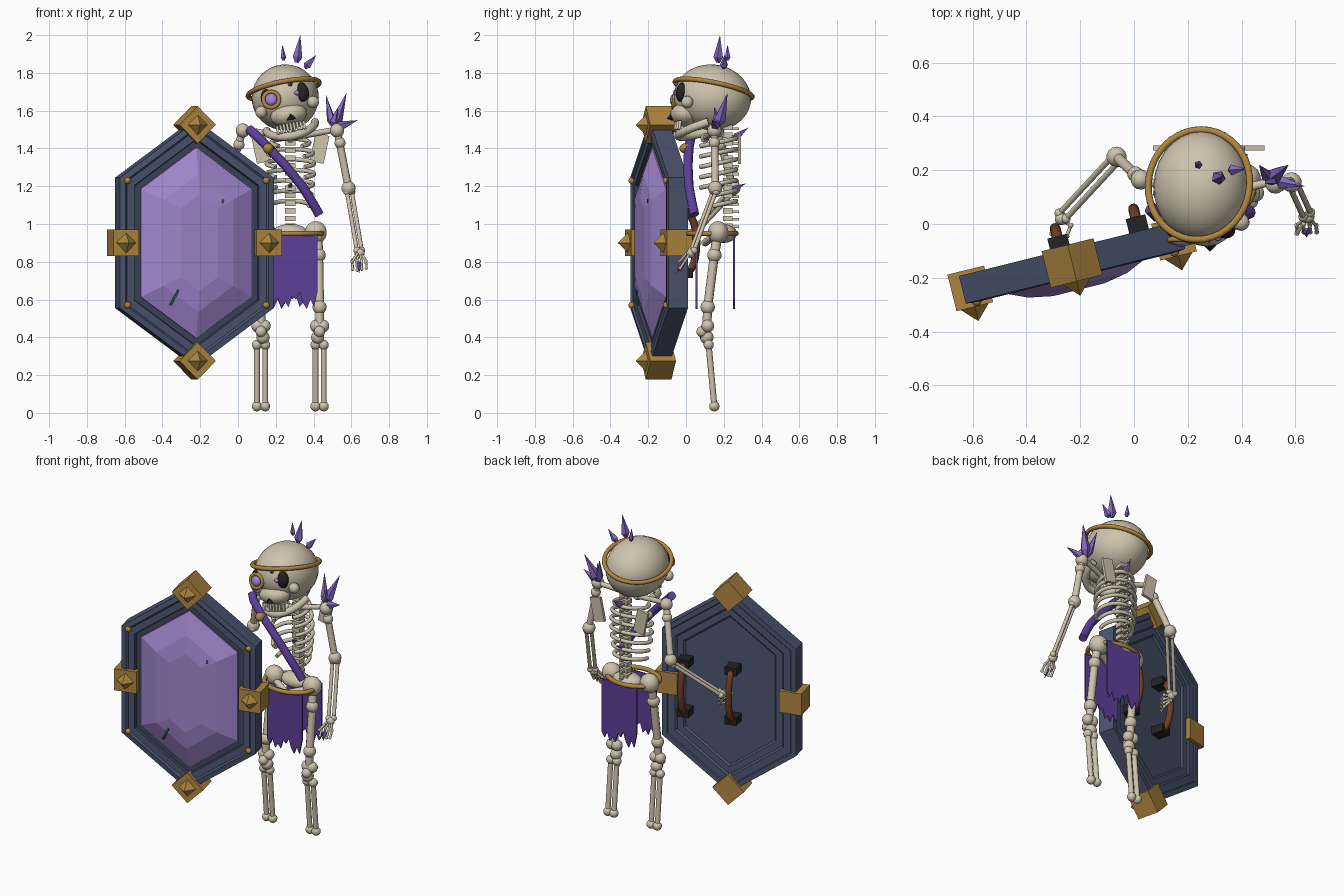
import bpy, bmesh, math
from math import sin, cos, pi, radians
from mathutils import Matrix, Vector

cube = bpy.data.objects.get("Cube")
if cube:
    bpy.data.objects.remove(cube, do_unlink=True)


def material(name, *rgb):
    m = bpy.data.materials.new(name)
    m.use_nodes = True
    m.diffuse_color = (*rgb, 1)
    m.node_tree.nodes["Principled BSDF"].inputs["Base Color"].default_value = (*rgb, 1)
    return m


BONE = material("bone", .62, .55, .42)
SLATE = material("slate blue", .072, .09, .16)
DARK = material("dark slate", .045, .056, .105)
GEM = material("pale amethyst", .36, .24, .62)
CRYSTAL = material("amethyst", .23, .14, .53)
CLOTH = material("purple cloth", .11, .05, .32)
GOLD = material("gold", .42, .24, .05)
BLACK = material("black", .018, .016, .018)
LEATHER = material("brown leather", .15, .05, .02)
TEAL = material("teal", .03, .16, .13)

T = Matrix.Translation
V = Vector
I4 = Matrix.Identity(4)


def smooth(ob, angle):
    bpy.ops.object.select_all(action='DESELECT')
    ob.select_set(True)
    bpy.context.view_layer.objects.active = ob
    bpy.ops.object.shade_smooth_by_angle(angle=radians(angle))


def finish(bm, name, mats, frame=I4, angle=0):
    mesh = bpy.data.meshes.new(name)
    bmesh.ops.recalc_face_normals(bm, faces=bm.faces)
    bm.to_mesh(mesh)
    bm.free()
    ob = bpy.data.objects.new(name, mesh)
    bpy.context.collection.objects.link(ob)
    ob.matrix_world = frame
    for m in mats if isinstance(mats, list) else [mats]:
        mesh.materials.append(m)
    if angle:
        smooth(ob, angle)
    return ob


def ball(bm, p, r):
    size = r if isinstance(r, tuple) else (r, r, r)
    n = 28 if max(size) > .1 else 14
    bmesh.ops.create_uvsphere(bm, u_segments=n, v_segments=n // 2 + 2, radius=1,
                              matrix=T(p) @ Matrix.Diagonal((*size, 1)))


def box(bm, p, size, rot=I4):
    bmesh.ops.create_cube(bm, size=1, matrix=T(p) @ rot @ Matrix.Diagonal((*size, 1)))


def rod(bm, a, b, r1, r2=None, sides=10):
    a, b = V(a), V(b)
    rot = (b - a).to_track_quat('Z', 'Y').to_matrix().to_4x4()
    bmesh.ops.create_cone(bm, cap_ends=True, segments=sides, radius1=r1, radius2=r1 if r2 is None else r2,
                          depth=(b - a).length, matrix=T((a + b) / 2) @ rot)


def spike(bm, a, b, r):
    # Five-sided shard, blunt at the root and pointed at the tip
    a, b = V(a), V(b)
    mid = a.lerp(b, .2)
    rod(bm, a, mid, r * .4, r, 5)
    rod(bm, mid, b, r, 0, 5)


def bone(bm, a, b, r, k):
    rod(bm, a, b, r)
    ball(bm, a, k)
    ball(bm, b, k)


def twin(bm, a, b, gap, r):
    # Paired bones of a forearm or shin
    for s in (-1, 1):
        o = V(gap) * s
        bone(bm, V(a) + o, V(b) + o, r, r * 1.7)


def tube(name, mat, paths, r, cyclic=False, frame=I4):
    cu = bpy.data.curves.new(name, 'CURVE')
    cu.dimensions = '3D'
    cu.bevel_depth, cu.bevel_resolution, cu.use_fill_caps = r, 3, True
    for pts in paths:
        s = cu.splines.new('POLY')
        s.points.add(len(pts) - 1)
        for q, p in zip(s.points, pts):
            q.co = (*p, 1)
        s.use_cyclic_u = cyclic
    ob = bpy.data.objects.new(name, cu)
    bpy.context.collection.objects.link(ob)
    ob.matrix_world = frame
    cu.materials.append(mat)
    bpy.ops.object.select_all(action='DESELECT')
    ob.select_set(True)
    bpy.context.view_layer.objects.active = ob
    bpy.ops.object.convert(target='MESH')
    smooth(bpy.context.object, 50)


def arc(cx, cy, z, rx, ry, a0=0, a1=2 * pi, n=40, dz=0):
    return [(cx + rx * cos(a), cy + ry * sin(a), z + dz * sin(a))
            for a in (a0 + (a1 - a0) * i / n for i in range(n))]


# ---- Shield: stacked hexagon outlines, inset by t at depth d
SH = T((-.23, -.145, .9)) @ Matrix.Rotation(radians(14), 4, 'Z')


def hex_loft(name, mats, levels, rule=None):
    bm = bmesh.new()
    rings = []
    for t, d in levels:
        w, top = .42 - t, .65 - 1.236 * t
        side = top - .726 * w
        rings.append([bm.verts.new((x, d, z)) for x, z in
                      ((0, top), (w, side), (w, -side), (0, -top), (-w, -side), (-w, side))])
    for k, (a, b) in enumerate(zip(rings, rings[1:])):
        for i in range(6):
            f = bm.faces.new((a[i], a[i - 1], b[i - 1], b[i]))
            f.material_index = rule(k) if rule else 0
    bm.faces.new(rings[0])
    bm.faces.new(rings[-1])
    finish(bm, name, mats, SH)


hex_loft("shield_body", [SLATE, DARK],
         [(.14, .03), (.13, .04), (.09, .04), (.08, .05), (.035, .05), (.03, .055), (0, .055),
          (0, -.05), (.03, -.055), (.04, -.045), (.08, -.045), (.085, -.03), (.12, -.03)],
         lambda k: int(k > 9))
hex_loft("shield_gem", GEM, [(.115, -.02), (.118, -.035), (.23, -.085), (.32, -.102)])

caps, studs, rivets = bmesh.new(), bmesh.new(), bmesh.new()
for x, z, turn in ((0, .625, 45), (0, -.625, 45), (.39, 0, 0), (-.39, 0, 0)):
    box(caps, (x, 0, z), (.14, .14, .14), Matrix.Rotation(radians(turn), 4, 'Y'))
    rod(studs, (x, -.07, z), (x, -.125, z), .053, 0, 4)
for x in (-.378, .378):
    for z in (-.33, .33):
        ball(rivets, (x, -.052, z), .018)
finish(caps, "shield_caps", GOLD, SH)
finish(studs, "shield_studs", GOLD, SH)
finish(rivets, "shield_rivets", GOLD, SH, 50)

brackets = bmesh.new()
grips = []
for x in (-.03, .27):
    for z in (-.16, .16):
        box(brackets, (x, .07, z), (.075, .08, .05))
    grips.append([(x, .085 + .055 * cos(a), .155 * sin(a)) for a in (i * pi / 12 for i in range(-6, 7))])
finish(brackets, "handle_brackets", BLACK, SH)
tube("handle_grips", LEATHER, grips, .02, frame=SH)
sliver = bmesh.new()
rod(sliver, (-.15, -.075, -.33), (-.11, -.09, -.25), .007, sides=5)
rod(sliver, (.13, -.09, .21), (.135, -.09, .23), .007, sides=5)
finish(sliver, "teal_slivers", TEAL, SH)

# ---- Skull, in a tilted head frame
HD = T((.25, .14, 1.67)) @ Matrix.Rotation(radians(-11), 4, 'Y') @ Matrix.Rotation(radians(-8), 4, 'X')
bm = bmesh.new()
ball(bm, (0, 0, 0), (.178, .205, .174))
ball(bm, (0, -.13, -.115), (.1, .08, .06))
for s in (-1, 1):
    ball(bm, (s * .14, -.125, -.07), .032)
finish(bm, "skull", BONE, HD, 60)
bm = bmesh.new()
for i in range(-4, 5):
    box(bm, (i * .018, -.175 + .0016 * i * i, -.185), (.013, .015, .045))
finish(bm, "teeth", BONE, HD)
tube("jaw", BONE, [arc(0, .01, -.155, .13, .16, pi, 2 * pi + .1, 20, .075)], .022, frame=HD)
bm = bmesh.new()
for s in (-1, 1):
    ball(bm, (s * .092, -.165, -.012), (.038, .028, .052))
rod(bm, (.01, -.2, -.15), (.01, -.2, -.105), .024, 0, 4)
finish(bm, "eye_sockets_and_nose", BLACK, HD, 50)
bm = bmesh.new()
ball(bm, (-.075, -.205, -.025), (.032, .018, .032))
ball(bm, (.065, -.19, -.015), .013)
finish(bm, "eye_gems", GEM, HD, 50)
tube("monocle_ring", GOLD, [[(-.075 + .042 * cos(a), -.2, -.025 + .042 * sin(a))
                             for a in (i * pi / 12 for i in range(24))]], .011, True, HD)
tube("circlet", GOLD, [arc(0, 0, .045, .192, .208, dz=-.012)], .013, True, HD)

# ---- Crystal growths on head, shoulder, spine and hand
bm = bmesh.new()
for a, b, r in (((.24, .22, 1.865), (.235, .22, 1.95), .016), ((.31, .17, 1.855), (.33, .18, 2), .027),
                ((.355, .2, 1.825), (.415, .205, 1.895), .022), ((.275, -.04, 1.74), (.28, -.075, 1.75), .014),
                ((.5, .17, 1.52), (.465, .22, 1.685), .024), ((.51, .17, 1.52), (.575, .22, 1.695), .032),
                ((.52, .16, 1.51), (.635, .14, 1.55), .026), ((.5, .17, 1.52), (.53, .15, 1.62), .024),
                ((.28, .25, 1.45), (.3, .33, 1.51), .02), ((.275, .24, 1.18), (.28, .32, 1.215), .016),
                ((.275, .2, 1.2), (.28, .15, 1.22), .014), ((.64, -.02, .8), (.642, -.05, .74), .014)):
    spike(bm, a, b, r)
finish(bm, "crystals", CRYSTAL)

# ---- Spine, ribs, shoulder blades and collar bones
CX = .277
bm = bmesh.new()
for i in range(14):
    z = .99 + i * .04
    box(bm, (CX, .22, z), (.055, .05, .027))
    box(bm, (CX, .26, z - .005), (.014, .04, .014))
finish(bm, "spine", BONE)
ribs = []
for i in range(7):
    w = (.1, .118, .125, .125, .12, .112, .1)[i]
    reach = 1.35 * pi if i < 5 else pi * 1.1
    for s in (-1, 1):
        path = arc(0, .16, 1.43 - i * .055, w, .105, pi / 2, reach, 14, .022)
        ribs.append([(CX - s * x, y, z) for x, y, z in path])
tube("ribs", BONE, ribs, .012)
bm = bmesh.new()
for s in (-1, 1):
    box(bm, (CX + s * .155, .283, 1.4), (.075, .018, .15), Matrix.Rotation(radians(12 * s), 4, 'Y'))
finish(bm, "shoulder_blades", BONE)
bm = bmesh.new()
bone(bm, (CX, .1, 1.455), (.52, .16, 1.5), .016, .024)
bone(bm, (CX, .1, 1.455), (.04, .16, 1.5), .016, .024)
finish(bm, "collar_bones", BONE, angle=50)

# ---- Arms and hands
bm = bmesh.new()
bone(bm, (.525, .15, 1.495), (.585, .155, 1.19), .02, .038)
ball(bm, (.54, .15, 1.43), .03)
twin(bm, (.59, .15, 1.17), (.642, .035, .86), (.013, .008, 0), .011)
finish(bm, "left_arm", BONE, angle=50)
bm = bmesh.new()
bone(bm, (.025, .165, 1.495), (-.065, .25, 1.19), .02, .038)
ball(bm, (.005, .185, 1.42), .03)
twin(bm, (-.07, .24, 1.17), (-.265, .03, .945), (.012, -.01, .006), .011)
finish(bm, "right_arm", BONE, angle=50)
bm = bmesh.new()
ball(bm, (.643, .025, .845), (.028, .022, .025))
for i in range(4):
    x = .605 + i * .024
    knuckle = (x, -.005, .805)
    rod(bm, (.635 + i * .006, .02, .845), knuckle, .007)
    bone(bm, knuckle, (x + .002, -.03, .755 + .006 * abs(i - 1)), .007, .009)
bone(bm, (.63, .0, .84), (.605, -.035, .8), .007, .009)
finish(bm, "left_hand", BONE, angle=50)
bm = bmesh.new()
ball(bm, (-.27, .02, .935), (.025, .025, .028))
for i in range(4):
    z = .935 - i * .026
    bone(bm, (-.27, .015, .93 - i * .01), (-.235, -.005, z), .007, .01)
    bone(bm, (-.235, -.005, z), (-.25, -.045, z - .005), .007, .01)
bone(bm, (-.28, .015, .93), (-.305, -.035, .93), .007, .01)
finish(bm, "right_hand", BONE, angle=50)

# ---- Pelvis and legs
bm = bmesh.new()
ball(bm, (CX, .2, .95), (.1, .07, .05))
for s in (-1, 1):
    ball(bm, (CX + s * .135, .17, .955), (.06, .055, .06))
    rod(bm, (CX + s * .12, .15, .94), (CX, .1, .9), .02)
finish(bm, "pelvis", BONE, angle=60)
for s, name in ((1, "left_leg"), (-1, "right_leg")):
    bm = bmesh.new()
    hip, knee = CX + s * .15, CX + s * .155
    rod(bm, (CX + s * .14, .17, .95), (hip, .15, .84), .026)
    bone(bm, (hip, .15, .835), (knee, .115, .56), .024, .038)
    rod(bm, (knee, .115, .56), (knee, .11, .46), .024)
    for dx in (-.018, .018):
        ball(bm, (knee + dx, .115, .46), .034)
    ball(bm, (knee, .085, .43), .03)
    ball(bm, (knee - s * .01, .11, .4), .036)
    twin(bm, (knee, .12, .36), (knee, .15, .035), (.022, 0, 0), .016)
    finish(bm, name, BONE, angle=50)

# ---- Belt, ragged cloths and shoulder strap
tube("belt", GOLD, [arc(CX, .14, .95, .165, .125)], .014, True)
HEM = (.6, .57, .61, .555, .585, .56, .62, .6, .64, .58, .55, .6, .56, .65)
for name, y, flip in (("front_cloth", .055, 1), ("back_cloth", .255, -1)):
    bm = bmesh.new()
    hem = HEM[::flip]
    last = len(hem) - 1
    front, back = [], []
    for i, z in enumerate(hem):
        u = i / last - .5
        for row, d in ((front, -.005), (back, .005)):
            row.append([bm.verts.new((CX + .02 + .25 * u, y + d, zz)) for zz in (.945, z)])
    for i in range(last):
        for row in (front, back):
            bm.faces.new((row[i][0], row[i + 1][0], row[i + 1][1], row[i][1]))
        for k in (0, 1):
            bm.faces.new((front[i][k], front[i + 1][k], back[i + 1][k], back[i][k]))
    for i in (0, last):
        bm.faces.new((front[i][0], front[i][1], back[i][1], back[i][0]))
    finish(bm, name, CLOTH)
tube("strap", CLOTH, [[(.06, .06, 1.5), (.09, .03, 1.475), (.16, .015, 1.405), (.25, .01, 1.31),
                       (.34, .015, 1.2), (.39, .03, 1.12), (.43, .045, 1.05)]], .025)
bm = bmesh.new()
ball(bm, (.16, .0, 1.4), (.028, .035, .028))
finish(bm, "strap_buckle", GOLD, angle=50)
